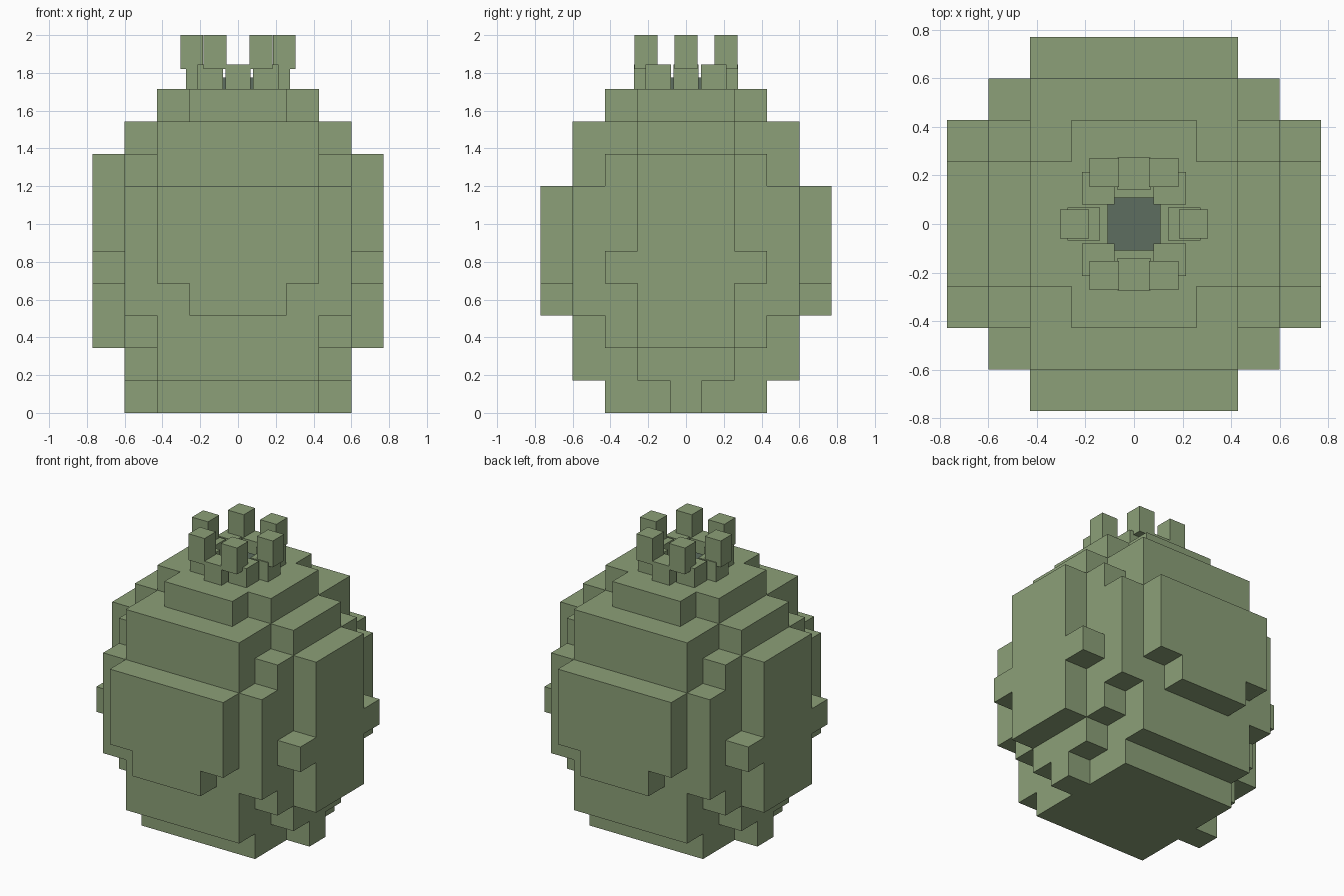
import bpy, bmesh, math

if "Cube" in bpy.data.objects:
    bpy.data.objects.remove(bpy.data.objects["Cube"])

U = 0.6 / 7          # half a block
CELL = 2 * U


def material(name, rgb):
    m = bpy.data.materials.new(name)
    m.diffuse_color = (*rgb, 1)
    m.use_nodes = True
    m.node_tree.nodes["Principled BSDF"].inputs["Base Color"].default_value = m.diffuse_color
    return m


green = material("sage_green", (0.263, 0.352, 0.188))
dark = material("dark_grey_green", (0.110, 0.153, 0.115))


def finish(name, bm, mat):
    me = bpy.data.meshes.new(name)
    bm.to_mesh(me)
    bm.free()
    me.materials.append(mat)
    ob = bpy.data.objects.new(name, me)
    bpy.context.collection.objects.link(ob)
    return ob


def box(name, x, y, z0, z1, width, mat):
    bm = bmesh.new()
    bmesh.ops.create_cube(bm, size=1)
    bmesh.ops.scale(bm, vec=(width, width, z1 - z0), verts=bm.verts)
    bmesh.ops.translate(bm, vec=(x, y, (z0 + z1) / 2), verts=bm.verts)
    return finish(name, bm, mat)


# Stepped body: centred slabs (half x, half y in half blocks; first and last layer)
slabs = [
    (5, 5, 0, 1), (7, 1, 0, 1),                              # foot
    (5, 7, 1, 9), (7, 3, 1, 9), (7, 5, 2, 8), (7, 7, 3, 7),  # core
    (5, 9, 4, 7), (3, 9, 3, 4),                              # front and back plates
    (9, 3, 2, 8), (9, 5, 4, 5),                              # side plates
    (5, 3, 9, 10), (3, 5, 9, 10),                            # top step
]


def filled(i, j, k):
    return any(abs(2 * i) < hx and abs(2 * j) < hy and a <= k < b
               for hx, hy, a, b in slabs)


# Only the outer faces of the filled blocks are made
bm = bmesh.new()
for i in range(-4, 5):
    for j in range(-4, 5):
        for k in range(10):
            if not filled(i, j, k):
                continue
            c = (i * CELL, j * CELL, (k + 0.5) * CELL)
            for axis in range(3):
                for s in (-1, 1):
                    n = [i, j, k]
                    n[axis] += s
                    if filled(*n):
                        continue
                    a, b = (axis + 1) % 3, (axis + 2) % 3
                    vs = []
                    for p, q in ((-1, -1), (1, -1), (1, 1), (-1, 1)):
                        co = list(c)
                        co[axis] += s * U
                        co[a] += p * U
                        co[b] += q * s * U
                        vs.append(bm.verts.new(co))
                    bm.faces.new(vs)
bmesh.ops.remove_doubles(bm, verts=bm.verts, dist=0.001)
bmesh.ops.recalc_face_normals(bm, faces=bm.faces)
bmesh.ops.dissolve_limit(bm, angle_limit=0.01, verts=bm.verts, edges=bm.edges)
finish("body", bm, green)

# Dark middle of the crown
TOP = 10 * CELL
box("crown_core", 0, 0, TOP, 1.775, 0.22, dark)

# Lower ring of eight blocks
for n in range(8):
    t = n * math.pi / 4
    box(f"crown_base_{n + 1}", 0.207 * math.cos(t), 0.207 * math.sin(t),
        TOP, 1.845, 0.134, green)

# Upper ring of six prongs
for n in range(6):
    t = n * math.pi / 3
    box(f"crown_prong_{n + 1}", 0.245 * math.cos(t), 0.245 * math.sin(t),
        1.82, 2.0, 0.121, green)
